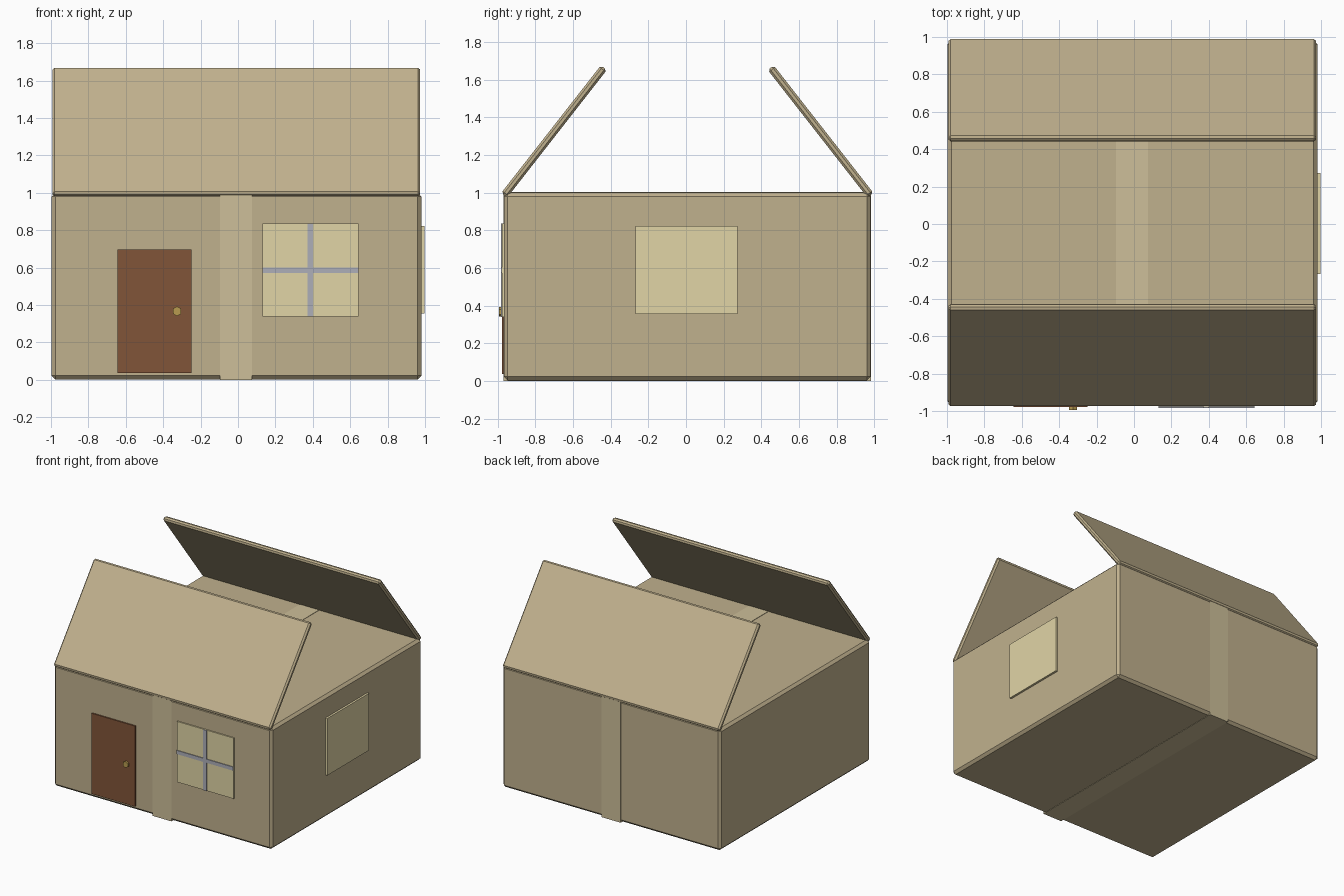
import bpy, bmesh, math
from mathutils import Matrix, Vector

if "Cube" in bpy.data.objects:
    bpy.data.objects.remove(bpy.data.objects["Cube"])


def material(name, rgb):
    m = bpy.data.materials.new(name)
    m.diffuse_color = (*rgb, 1)
    m.use_nodes = True
    m.node_tree.nodes["Principled BSDF"].inputs["Base Color"].default_value = m.diffuse_color
    return m


CARD = material("cardboard", (0.53, 0.44, 0.27))
TAPE = material("tape", (0.61, 0.52, 0.32))
PANE = material("pane", (0.75, 0.66, 0.38))
BAR = material("bar", (0.42, 0.43, 0.48))
WOOD = material("door_wood", (0.22, 0.09, 0.04))
BRASS = material("brass", (0.48, 0.33, 0.08))


def finish(name, bm, mat):
    bmesh.ops.recalc_face_normals(bm, faces=bm.faces[:])
    me = bpy.data.meshes.new(name)
    bm.to_mesh(me)
    bm.free()
    me.materials.append(mat)
    ob = bpy.data.objects.new(name, me)
    bpy.context.collection.objects.link(ob)
    return ob


def box(name, x, y, z, mat, chamfer=0, tilt=0):
    """Box from (min, max) ranges, optionally chamfered and tilted about x."""
    lo, hi = Vector((x[0], y[0], z[0])), Vector((x[1], y[1], z[1]))
    bm = bmesh.new()
    bmesh.ops.create_cube(bm, size=1, matrix=Matrix.Diagonal((*(hi - lo), 1)))
    if chamfer:
        bmesh.ops.bevel(bm, geom=bm.edges[:], offset=chamfer, segments=1,
                        affect='EDGES', profile=0.5)
    bmesh.ops.transform(bm, verts=bm.verts[:],
                        matrix=Matrix.Translation((lo + hi) / 2) @ Matrix.Rotation(tilt, 4, 'X'))
    return finish(name, bm, mat)


CY = 0.007  # middle of the carton in y

# closed carton and the tape band wrapped around it
box("carton", (-0.997, 0.981), (CY - 0.974, CY + 0.974), (0.003, 1.0), CARD, 0.02)
box("tape_band", (-0.097, 0.076), (CY - 0.977, CY + 0.977), (0, 1.003), TAPE)

# raised lid flaps forming the roof
for name, s in (("front_flap", -1), ("back_flap", 1)):
    c = CY + s * 0.708
    box(name, (-0.992, 0.974), (c - 0.43, c + 0.43), (1.305, 1.345), CARD, 0.012,
        tilt=-s * math.radians(52))

# door and its knob
box("door", (-0.643, -0.249), (-0.978, -0.955), (0.037, 0.697), WOOD)
bm = bmesh.new()
bmesh.ops.create_cone(bm, cap_ends=True, segments=6, radius1=0.026, radius2=0.026, depth=0.035,
                      matrix=Matrix.Translation((-0.326, -0.976, 0.367)) @ Matrix.Rotation(math.pi / 2, 4, 'X'))
finish("door_knob", bm, BRASS)

# front window with crossed bars
box("front_window", (0.131, 0.645), (-0.977, -0.955), (0.34, 0.837), PANE)
box("window_bar_vertical", (0.372, 0.402), (-0.983, -0.96), (0.34, 0.837), BAR)
box("window_bar_horizontal", (0.131, 0.645), (-0.983, -0.96), (0.572, 0.602), BAR)

# plain window on the right side
box("side_window", (0.96, 0.998), (-0.268, 0.274), (0.355, 0.822), PANE)
